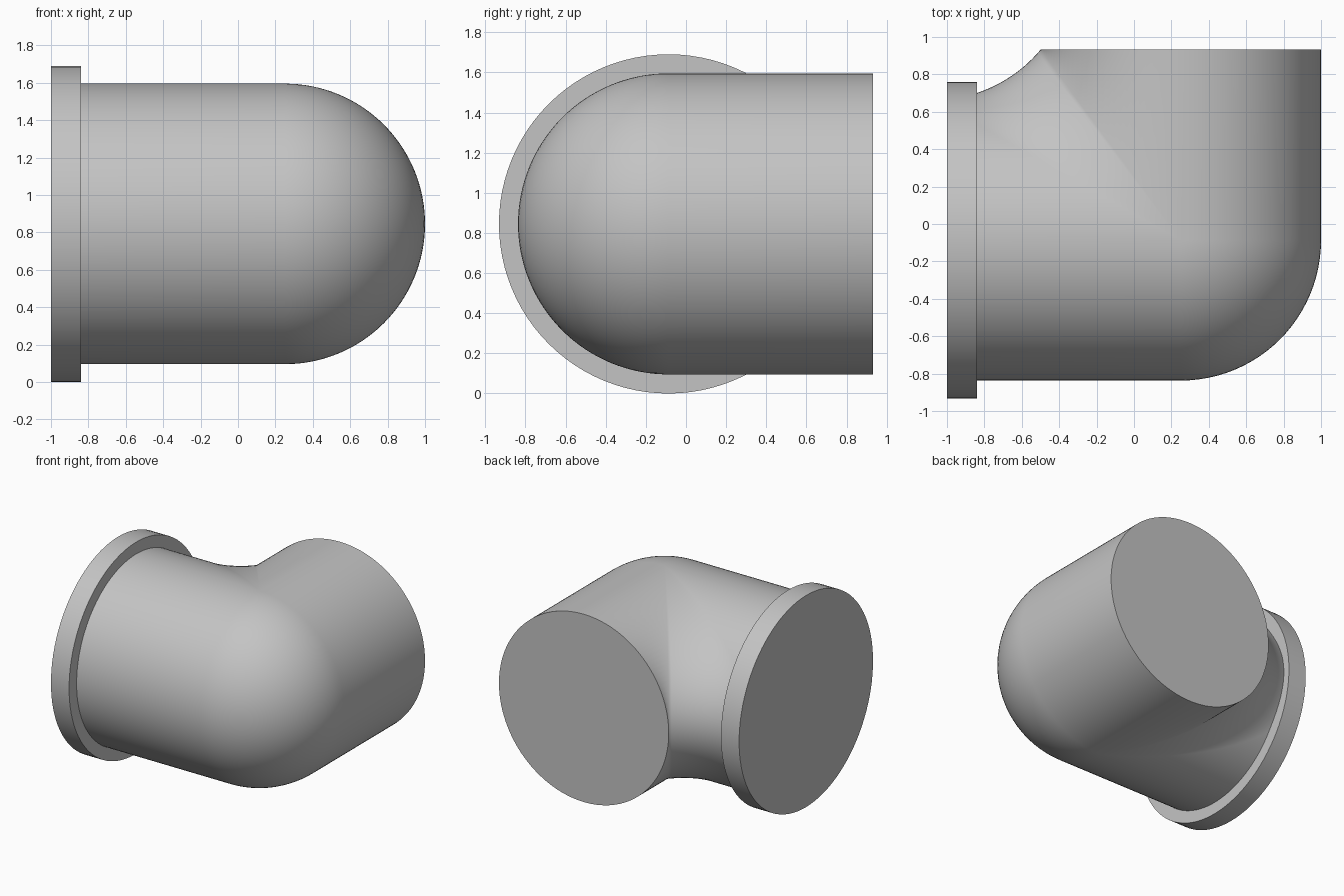
import bpy, bmesh
from math import sin, cos, asin, pi, radians, sqrt

cube = bpy.data.objects.get("Cube")
if cube:
    bpy.data.objects.remove(cube, do_unlink=True)

R = 0.75                            # pipe radius
CX, CY, CZ = 0.25, -0.087, 0.845    # point where both pipe axes meet
BACK, INNER_END = 0.932, -0.92      # pipe ends, the second tucked into the flange
ROWS, ARC = 64, 24

grey = bpy.data.materials.new("grey")
grey.use_nodes = True
colour = (0.55, 0.55, 0.55, 1)
grey.diffuse_color = colour
grey.node_tree.nodes["Principled BSDF"].inputs["Base Color"].default_value = colour


def finish(name, bm, angle):
    bmesh.ops.remove_doubles(bm, verts=bm.verts, dist=1e-4)
    bmesh.ops.recalc_face_normals(bm, faces=bm.faces)
    mesh = bpy.data.meshes.new(name)
    bm.to_mesh(mesh)
    bm.free()
    mesh.materials.append(grey)
    obj = bpy.data.objects.new(name, mesh)
    bpy.context.collection.objects.link(obj)
    bpy.ops.object.select_all(action="DESELECT")
    obj.select_set(True)
    bpy.context.view_layer.objects.active = obj
    bpy.ops.object.shade_smooth_by_angle(angle=radians(angle))


def outline(w):
    """Plan outline of the elbow where the pipes are 2 * w wide."""
    pts = [(CX - w, BACK), (CX + w, BACK)]
    # rounded outer corner
    for i in range(ARC + 1):
        a = -pi / 2 * i / ARC
        pts.append((CX + w * cos(a), CY + w * sin(a)))
    pts.append((INNER_END, CY - w))
    # hollow blend in the inner corner, trimmed at the flange
    k = max(w / R, 1e-6)
    start = asin(max(0, (1.325 - (CX - INNER_END) / k) / R))
    stop = asin((1.325 - R) / R)
    pts.append((INNER_END, CY + k * (2 * R - R * cos(start))))
    for i in range(ARC + 1):
        a = start + (stop - start) * i / ARC
        pts.append((CX + k * (R * sin(a) - 1.325), CY + k * (2 * R - R * cos(a))))
    return pts


# Elbow: plan outlines stacked from bottom to top
bm = bmesh.new()
rings = []
for r in range(ROWS + 1):
    a = -pi / 2 + pi * r / ROWS
    z = CZ + R * sin(a)
    rings.append([bm.verts.new((x, y, z)) for x, y in outline(R * cos(a))])
for low, high in zip(rings, rings[1:]):
    for i in range(len(low)):
        bm.faces.new((low[i - 1], low[i], high[i], high[i - 1]))
finish("elbow_pipe", bm, 44)

# Flange: flat disc on the side opening
bm = bmesh.new()
bmesh.ops.create_cone(bm, cap_ends=True, segments=96, radius1=CZ, radius2=CZ, depth=0.16)
for v in bm.verts:
    x, y, z = v.co
    v.co = (z - 0.92, CY + y, CZ + x)
finish("flange", bm, 30)
